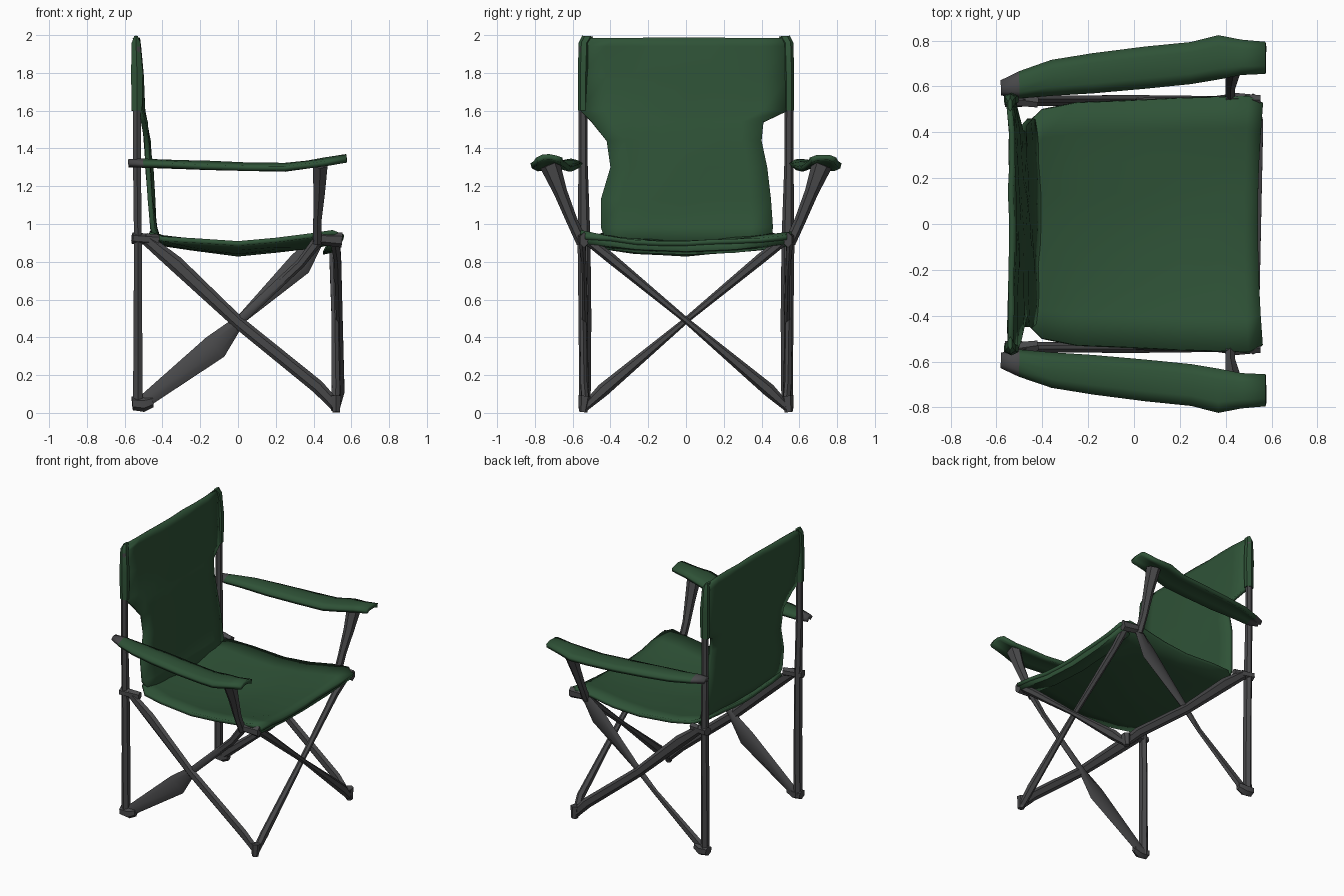
import bpy, bmesh, math, random
from mathutils import Vector

random.seed(4)


def material(name, rgb):
    m = bpy.data.materials.new(name)
    m.diffuse_color = (*rgb, 1)
    return m


GREEN = material("green fabric", (0.028, 0.085, 0.038))
GREY = material("dark grey frame", (0.065, 0.065, 0.068))


def finish(name, bm, mats, angle):
    bmesh.ops.recalc_face_normals(bm, faces=bm.faces)
    me = bpy.data.meshes.new(name)
    bm.to_mesh(me)
    bm.free()
    ob = bpy.data.objects.new(name, me)
    bpy.context.collection.objects.link(ob)
    for m in mats:
        me.materials.append(m)
    bpy.context.view_layer.objects.active = ob
    ob.select_set(True)
    bpy.ops.object.shade_smooth_by_angle(angle=math.radians(angle))
    ob.select_set(False)
    return ob


def rod(name, points, ref, mat=GREY, sides=6):
    """Tapering rod through (x, y, z, half size along ref, half size across)."""
    bm = bmesh.new()
    pos = [Vector(p[:3]) for p in points]
    axis = (pos[-1] - pos[0]).normalized()
    ref = Vector(ref)
    u = (ref - axis * ref.dot(axis)).normalized()
    v = axis.cross(u)
    rings = []
    for c, p in zip(pos, points):
        ring = []
        for i in range(sides):
            a = math.tau * (i + 0.5) / sides
            ring.append(bm.verts.new(c + u * p[3] * math.cos(a) + v * p[4] * math.sin(a)))
        rings.append(ring)
    for r0, r1 in zip(rings, rings[1:]):
        for i in range(sides):
            j = (i + 1) % sides
            bm.faces.new((r0[i], r0[j], r1[j], r1[i]))
    bm.faces.new(rings[0])
    bm.faces.new(rings[-1])
    return finish(name, bm, [mat], 40)


def cloth(name, rows, thick, mats=(GREEN,)):
    """Grid of points turned into a thin sheet centred on the points."""
    bm = bmesh.new()
    vs = [[bm.verts.new(p) for p in row] for row in rows]
    for a, b in zip(vs, vs[1:]):
        for i in range(len(a) - 1):
            bm.faces.new((a[i], a[i + 1], b[i + 1], b[i]))
    ob = finish(name, bm, mats, 45)
    sol = ob.modifiers.new("thickness", 'SOLIDIFY')
    sol.thickness = thick
    sol.offset = 0
    return ob


def wob(a):
    return random.uniform(-a, a)


# seat: sagging sheet, (x, half width, edge height, middle height)
seat = [(-0.47, 0.43, 0.95, 0.92), (-0.40, 0.50, 0.925, 0.90), (-0.25, 0.53, 0.91, 0.87),
        (0.0, 0.54, 0.895, 0.845), (0.2, 0.55, 0.91, 0.86), (0.38, 0.555, 0.94, 0.88),
        (0.50, 0.56, 0.95, 0.90), (0.56, 0.53, 0.93, 0.90)]
rows = []
for x, w, ze, zm in seat:
    row = []
    for i in range(9):
        t = i / 4 - 1
        pull = -0.02 * (1 - t * t) if x > 0.45 else 0
        row.append((x + pull, w * t, zm + (ze - zm) * t * t + wob(0.006)))
    rows.append(row)
cloth("seat", rows, 0.025)

# front hem folding down under the seat edge
cloth("seat_front_hem", [[(x - 0.02 * (1 - (y / 0.52) ** 2), y, z + 0.04 * (y / 0.52) ** 2)
                          for y in (-0.52, -0.26, 0, 0.26, 0.52)]
                         for x, z in ((0.55, 0.895), (0.54, 0.86), (0.47, 0.845))], 0.015)

# backrest: wide at the top, narrow below, (z, left y, right y, edge x, middle x)
back = [(0.90, -0.42, 0.45, -0.42, -0.42), (0.98, -0.45, 0.46, -0.45, -0.445),
        (1.13, -0.45, 0.45, -0.465, -0.455), (1.30, -0.40, 0.43, -0.475, -0.465),
        (1.44, -0.42, 0.40, -0.485, -0.48), (1.54, -0.50, 0.41, -0.50, -0.49),
        (1.60, -0.56, 0.54, -0.525, -0.50), (1.78, -0.56, 0.54, -0.535, -0.515),
        (1.94, -0.56, 0.54, -0.54, -0.53), (1.985, -0.50, 0.53, -0.54, -0.535)]
rows = []
for z, y0, y1, xe, xm in back:
    rows.append([(xm + (xe - xm) * (i / 4 - 1) ** 2 + wob(0.006),
                  y0 + (y1 - y0) * i / 8, z) for i in range(9)])
cloth("backrest", rows, 0.025)

for s, side in ((1, "left"), (-1, "right")):
    # rear post from foot to backrest top
    rod(f"{side}_rear_post", [(-0.53, s * 0.535, 0.03, 0.03, 0.03), (-0.53, s * 0.535, 0.5, 0.026, 0.034),
                              (-0.53, s * 0.54, 0.92, 0.024, 0.034), (-0.535, s * 0.545, 1.33, 0.024, 0.024),
                              (-0.535, s * 0.545, 1.94, 0.022, 0.022)], (1, 0, 0))
    # fabric sleeve on the post
    rod(f"{side}_back_sleeve", [(-0.535, s * 0.545, 1.60, 0.032, 0.026), (-0.535, s * 0.545, 1.80, 0.036, 0.028),
                                (-0.54, s * 0.54, 1.96, 0.026, 0.028), (-0.54, s * 0.52, 1.995, 0.01, 0.03)],
        (1, 0, 0), GREEN)
    # rear foot and joint at seat height
    rod(f"{side}_rear_foot", [(-0.56, s * 0.54, 0.05, 0.035, 0.036), (-0.50, s * 0.54, 0.045, 0.035, 0.04),
                              (-0.45, s * 0.535, 0.06, 0.02, 0.03)], (0, 1, 0))
    rod(f"{side}_rear_joint", [(-0.56, s * 0.55, 0.925, 0.035, 0.03), (-0.42, s * 0.53, 0.915, 0.025, 0.03)],
        (0, 1, 0))
    # crossed side legs
    rod(f"{side}_side_leg_down", [(-0.50, s * 0.545, 0.93, 0.02, 0.03), (-0.33, s * 0.545, 0.79, 0.018, 0.042),
                                  (0.0, s * 0.545, 0.48, 0.02, 0.034), (0.42, s * 0.54, 0.14, 0.02, 0.036),
                                  (0.52, s * 0.53, 0.035, 0.022, 0.03)], (0, 1, 0))
    low, high = (0.022, 0.065) if s > 0 else (0.07, 0.025)
    rod(f"{side}_side_leg_up", [(-0.51, s * 0.53, 0.05, 0.02, 0.035),
                                (-0.12, s * 0.53, 0.37 - low * 0.3, 0.012, low),
                                (0.02, s * 0.535, 0.50, 0.018, 0.025),
                                (0.33, s * 0.54, 0.79, 0.014, high),
                                (0.43, s * 0.55, 0.92, 0.02, 0.03)], (0, 1, 0))
    # front crossed leg, one for each direction
    dx = 0.012 * s
    rod(f"{side}_front_leg", [(0.515, s * 0.545, 0.02, 0.025, 0.02), (0.53 + dx, s * 0.44, 0.12, 0.025, 0.035),
                              (0.525 + dx, 0, 0.49, 0.02, 0.016), (0.515 + dx, -s * 0.40, 0.82, 0.022, 0.028),
                              (0.51, -s * 0.54, 0.93, 0.03, 0.025)], (1, 0, 0))
    # front foot and front joint under the seat corner
    rod(f"{side}_front_foot", [(0.52, s * 0.545, 0.004, 0.022, 0.022), (0.52, s * 0.535, 0.09, 0.03, 0.035)],
        (1, 0, 0))
    rod(f"{side}_front_joint", [(0.40, s * 0.55, 0.925, 0.03, 0.03), (0.55, s * 0.54, 0.915, 0.025, 0.04)],
        (0, 1, 0))
    # arm support leaning outward
    rod(f"{side}_arm_support", [(0.42, s * 0.55, 0.90, 0.025, 0.03), (0.42, s * 0.605, 1.02, 0.025, 0.03),
                                (0.43, s * 0.665, 1.17, 0.035, 0.036), (0.435, s * 0.72, 1.315, 0.045, 0.055)],
        (1, 0, 0))
    # armrest: (x, inner y, outer y, z)
    arm = [(-0.58, 0.57, 0.62, 1.33), (-0.50, 0.555, 0.66, 1.33), (-0.36, 0.565, 0.71, 1.325),
           (-0.18, 0.575, 0.74, 1.32), (0.05, 0.595, 0.77, 1.31), (0.25, 0.615, 0.79, 1.31),
           (0.37, 0.635, 0.82, 1.325), (0.47, 0.655, 0.80, 1.34), (0.575, 0.66, 0.79, 1.355)]
    ob = cloth(f"{side}_armrest",
               [[(x, s * (a + (b - a) * t), z - 0.018 * (2 * t - 1) ** 2 + wob(0.003))
                 for t in (0, 0.25, 0.5, 0.75, 1)] for x, a, b, z in arm], 0.028, (GREEN, GREY))
    for f in ob.data.polygons:
        f.material_index = 1 if f.center.x < -0.5 else 0
